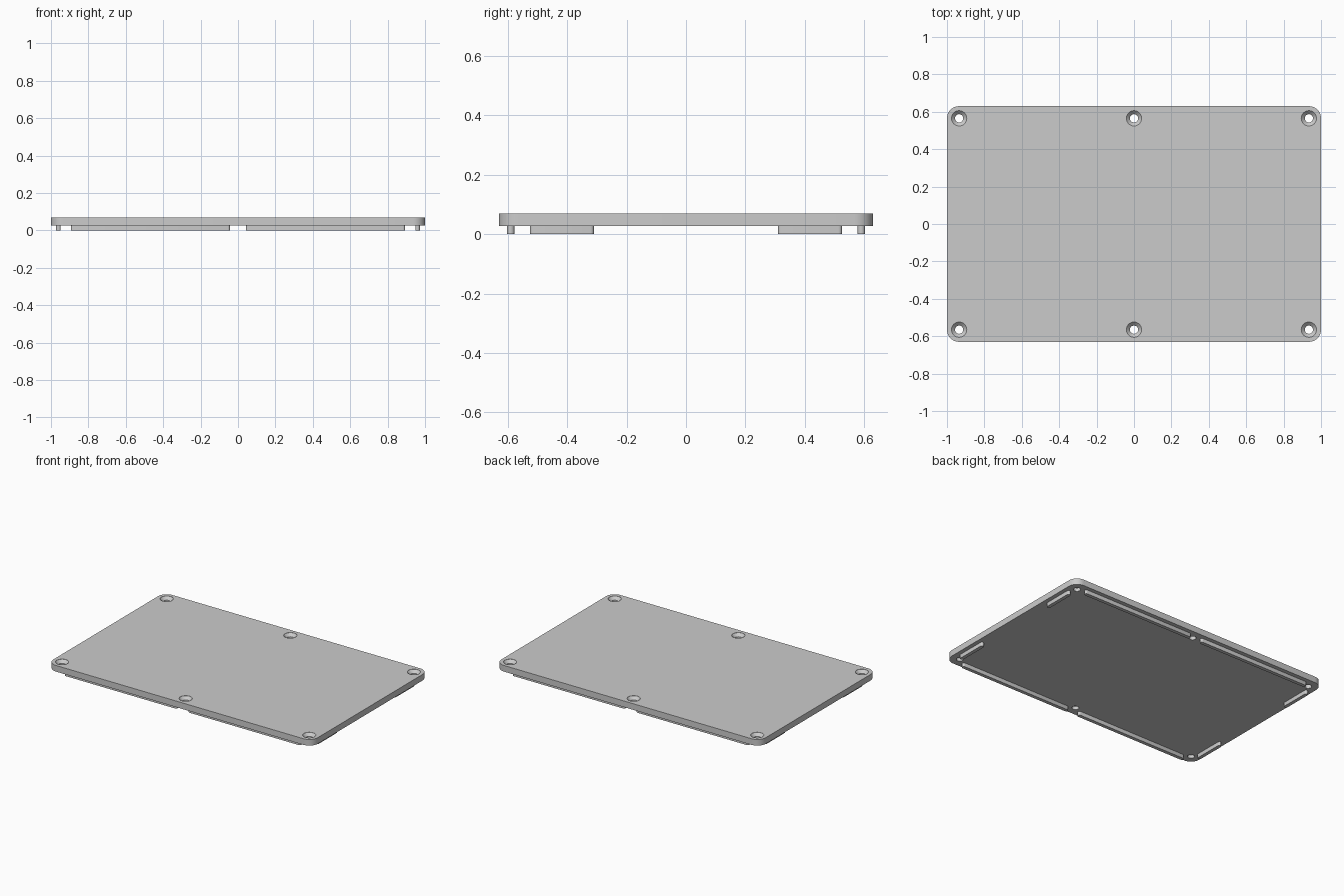
import bpy, bmesh, math

if "Cube" in bpy.data.objects:
    bpy.data.objects.remove(bpy.data.objects["Cube"])

# Overall measurements
HALF_X, HALF_Y = 1.0, 0.63
PLATE_BOTTOM, PLATE_TOP = 0.027, 0.069
CORNER_R = 0.065
HOLE_X, HOLE_Y = HALF_X - CORNER_R, HALF_Y - CORNER_R

grey = bpy.data.materials.new("light grey")
grey.diffuse_color = (0.6, 0.6, 0.6, 1)
grey.use_nodes = True
grey.node_tree.nodes["Principled BSDF"].inputs["Base Color"].default_value = grey.diffuse_color


def make_object(name, bm):
    bmesh.ops.recalc_face_normals(bm, faces=bm.faces)
    mesh = bpy.data.meshes.new(name)
    bm.to_mesh(mesh)
    bm.free()
    mesh.materials.append(grey)
    obj = bpy.data.objects.new(name, mesh)
    bpy.context.collection.objects.link(obj)
    return obj


def select_only(obj):
    bpy.ops.object.select_all(action='DESELECT')
    obj.select_set(True)
    bpy.context.view_layer.objects.active = obj


def rounded_slab(name, cx, cy, hx, hy, radius, z0, z1, steps):
    """Extruded rectangle with rounded corners."""
    bm = bmesh.new()
    ring = []
    for i, (sx, sy) in enumerate([(1, 1), (-1, 1), (-1, -1), (1, -1)]):
        for k in range(steps + 1):
            a = math.pi / 2 * (i + k / steps)
            ring.append(bm.verts.new((cx + sx * (hx - radius) + radius * math.cos(a),
                                      cy + sy * (hy - radius) + radius * math.sin(a), z0)))
    bmesh.ops.remove_doubles(bm, verts=ring, dist=1e-5)
    face = bm.faces.new(list(bm.verts))
    top = bmesh.ops.extrude_face_region(bm, geom=[face])["geom"]
    moved = [v for v in top if isinstance(v, bmesh.types.BMVert)]
    bmesh.ops.translate(bm, verts=moved, vec=(0, 0, z1 - z0))
    return make_object(name, bm)


def add_countersink(bm, x, y, sides=32):
    """Closed lathe: straight bore opening into a cone at the top."""
    profile = [(0.022, PLATE_BOTTOM - 0.02), (0.022, PLATE_TOP - 0.02),
               (0.041, PLATE_TOP - 0.001), (0.041, PLATE_TOP + 0.02)]
    rings = [[bm.verts.new((x + r * math.cos(math.tau * k / sides),
                            y + r * math.sin(math.tau * k / sides), z))
              for k in range(sides)] for r, z in profile]
    for low, high in zip(rings, rings[1:]):
        for k in range(sides):
            n = (k + 1) % sides
            bm.faces.new((low[k], low[n], high[n], high[k]))
    bm.faces.new(rings[0][::-1])
    bm.faces.new(rings[-1])


# Cover plate with six countersunk screw holes
plate = rounded_slab("cover_plate", 0, 0, HALF_X, HALF_Y, CORNER_R,
                     PLATE_BOTTOM, PLATE_TOP, 10)
bm = bmesh.new()
for x in (-HOLE_X, 0, HOLE_X):
    for y in (-HOLE_Y, HOLE_Y):
        add_countersink(bm, x, y)
cutter = make_object("screw_hole_cutter", bm)
cutter.hide_render = True
select_only(plate)
mod = plate.modifiers.new("screw holes", 'BOOLEAN')
mod.operation = 'DIFFERENCE'
mod.solver = 'EXACT'
mod.object = cutter
bpy.ops.object.modifier_apply(modifier=mod.name)
bpy.data.objects.remove(cutter)
parts = [plate]

# Locating ribs on the underside: long ones front and back, short ones at the ends
for sx, side in ((-1, "left"), (1, "right")):
    for sy, end in ((-1, "front"), (1, "back")):
        parts.append(rounded_slab(f"long_rib_{end}_{side}", sx * 0.468, sy * 0.59,
                                  0.425, 0.012, 0.0118, 0, PLATE_BOTTOM, 4))
        parts.append(rounded_slab(f"short_rib_{end}_{side}", sx * 0.96, sy * 0.4175,
                                  0.012, 0.1075, 0.0118, 0, PLATE_BOTTOM, 4))

for obj in parts:
    select_only(obj)
    bpy.ops.object.shade_smooth_by_angle(angle=math.radians(30))
